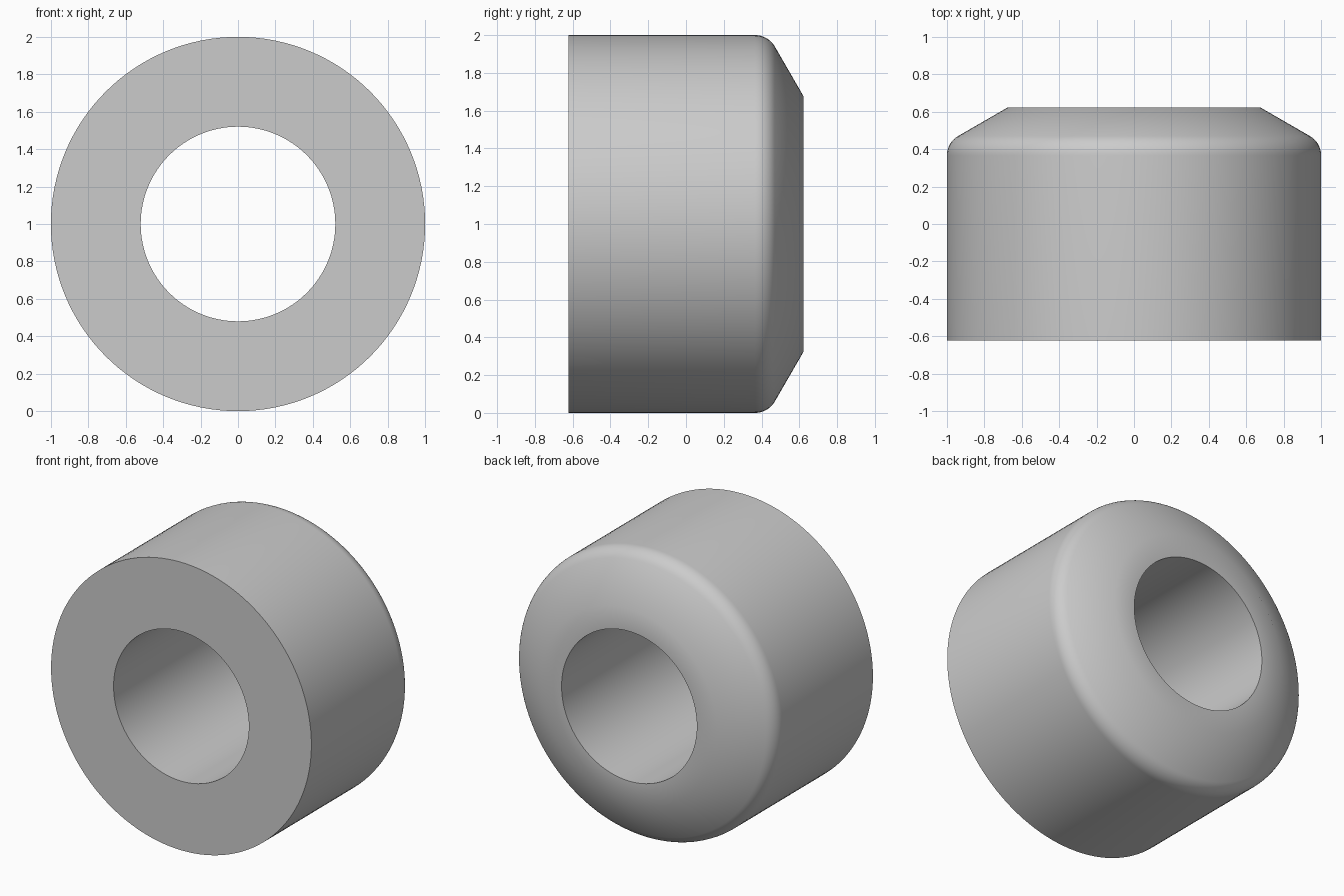
import bpy
import bmesh
from math import sin, cos, tan, radians
from mathutils import Vector

cube = bpy.data.objects.get("Cube")
if cube:
    bpy.data.objects.remove(cube, do_unlink=True)

# Main dimensions
OUTER, BORE, RIM = 1.0, 0.52, 0.675
HALF_LENGTH = 0.623
FILLET = 0.12
TAPER = radians(30)
SEGMENTS = 128
FILLET_STEPS = 8

# Single grey material
grey = bpy.data.materials.new("plain grey")
grey.use_nodes = True
colour = (0.6, 0.6, 0.6, 1)
grey.diffuse_color = colour
grey.node_tree.nodes["Principled BSDF"].inputs["Base Color"].default_value = colour

# Half section as (radius, y): front face, outer wall, rounded shoulder, taper, back rim
corner_y = HALF_LENGTH - (OUTER - RIM) * tan(TAPER)
turn = radians(90) - TAPER
centre_r = OUTER - FILLET
centre_y = corner_y - FILLET * tan(turn / 2)
profile = [(BORE, -HALF_LENGTH), (OUTER, -HALF_LENGTH)]
for i in range(FILLET_STEPS + 1):
    a = turn * i / FILLET_STEPS
    profile.append((centre_r + FILLET * cos(a), centre_y + FILLET * sin(a)))
profile += [(RIM, HALF_LENGTH), (BORE, HALF_LENGTH)]

# Revolve the closed section around the y axis
bm = bmesh.new()
verts = [bm.verts.new((r, y, 0)) for r, y in profile]
edges = [bm.edges.new((v, verts[(i + 1) % len(verts)])) for i, v in enumerate(verts)]
bmesh.ops.spin(bm, geom=verts + edges, cent=Vector(), axis=Vector((0, 1, 0)),
               angle=radians(360), steps=SEGMENTS, use_merge=True)
bmesh.ops.remove_doubles(bm, verts=bm.verts[:], dist=0.0001)
bmesh.ops.recalc_face_normals(bm, faces=bm.faces[:])
mesh = bpy.data.meshes.new("roller_bushing")
bm.to_mesh(mesh)
bm.free()
mesh.materials.append(grey)

# Place it standing on the ground
bushing = bpy.data.objects.new("roller_bushing", mesh)
bushing.location.z = OUTER
bpy.context.collection.objects.link(bushing)

# Smooth walls and shoulder, crisp face and bore edges
bpy.ops.object.select_all(action='DESELECT')
bushing.select_set(True)
bpy.context.view_layer.objects.active = bushing
bpy.ops.object.shade_smooth_by_angle(angle=radians(40))
